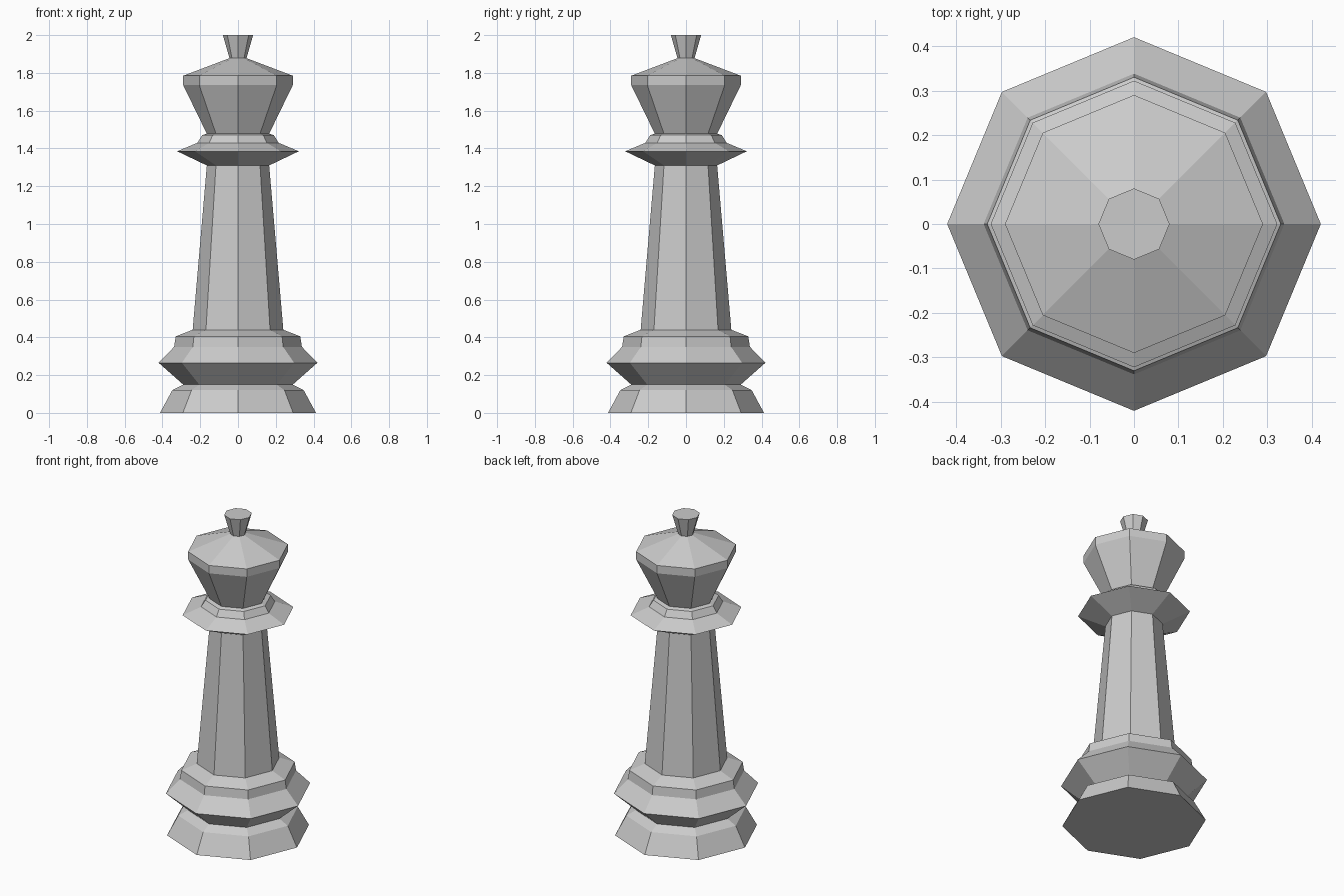
import bpy, bmesh
from math import cos, sin, pi

if "Cube" in bpy.data.objects:
    bpy.data.objects.remove(bpy.data.objects["Cube"])

SIDES = 8


def lathe(name, profile, cap_bottom=False, cap_top=False):
    """Revolve (radius, z) points into a faceted eight-sided part."""
    bm = bmesh.new()
    rings = [[bm.verts.new((r * cos(2 * pi * i / SIDES), r * sin(2 * pi * i / SIDES), z))
              for i in range(SIDES)] for r, z in profile]
    for low, high in zip(rings, rings[1:]):
        for i in range(SIDES):
            j = (i + 1) % SIDES
            bm.faces.new((low[i], low[j], high[j], high[i]))
    if cap_bottom:
        bm.faces.new(rings[0][::-1])
    if cap_top:
        bm.faces.new(rings[-1])
    mesh = bpy.data.meshes.new(name)
    bm.to_mesh(mesh)
    bm.free()
    obj = bpy.data.objects.new(name, mesh)
    bpy.context.collection.objects.link(obj)
    return obj


# Foot and flared base; neighbouring parts share their joining ring
lathe("foot", [(0.413, 0), (0.348, 0.12), (0.29, 0.15)], cap_bottom=True)
lathe("base_flare", [(0.29, 0.15), (0.42, 0.265), (0.338, 0.35)])
lathe("base_step", [(0.338, 0.35), (0.33, 0.405), (0.24, 0.44)])

# Tapered column
lathe("shaft", [(0.24, 0.44), (0.165, 1.31)])

# Disc-like collar with a small step on top
lathe("collar", [(0.165, 1.31), (0.322, 1.385), (0.215, 1.43),
                 (0.19, 1.47), (0.165, 1.478)])

# Flared head, domed lid and finial
lathe("head", [(0.165, 1.478), (0.29, 1.735), (0.29, 1.785)])
lathe("lid", [(0.29, 1.785), (0.045, 1.878)])
lathe("finial", [(0.045, 1.878), (0.08, 2.0)], cap_top=True)
